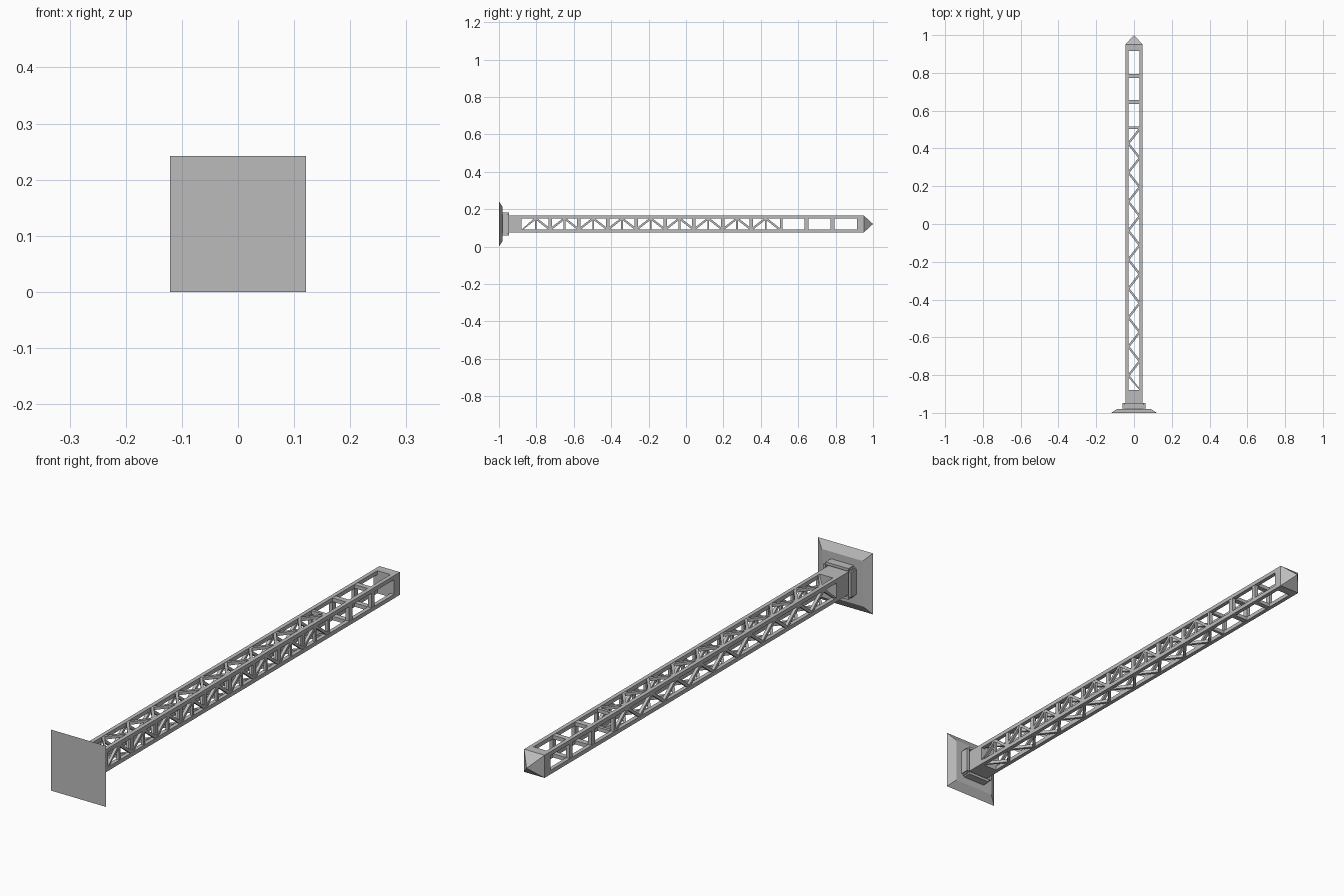
import bpy, bmesh, math
from mathutils import Matrix, Vector

if "Cube" in bpy.data.objects:
    bpy.data.objects.remove(bpy.data.objects["Cube"])

ZC = 0.121           # height of the mast axis
R = 0.045            # half width of the mast
T = 0.016            # chord thickness
START, END = -0.88, 0.503
CELLS = 9
HALF = (END - START) / (2 * CELLS)

grey = bpy.data.materials.new("steel_grey")
grey.diffuse_color = (0.5, 0.5, 0.5, 1)
grey.use_nodes = True
grey.node_tree.nodes["Principled BSDF"].inputs["Base Color"].default_value = grey.diffuse_color


def finish(name, bm):
    bmesh.ops.recalc_face_normals(bm, faces=bm.faces)
    me = bpy.data.meshes.new(name)
    bm.to_mesh(me)
    bm.free()
    me.materials.append(grey)
    ob = bpy.data.objects.new(name, me)
    ob.location.z = ZC
    bpy.context.collection.objects.link(ob)
    return ob


def add_box(bm, x, y, z, rot=Matrix()):
    """Box between (min, max) pairs, turned by rot about the mast axis."""
    lo, hi = Vector((x[0], y[0], z[0])), Vector((x[1], y[1], z[1]))
    m = rot @ Matrix.Translation((lo + hi) / 2) @ Matrix.Diagonal((*(hi - lo), 1))
    bmesh.ops.create_cube(bm, size=1, matrix=m)


def add_prism(bm, pts, z, rot):
    """Extrude an (x, y) outline between two depths, turned by rot."""
    low = [bm.verts.new(rot @ Vector((px, py, z[0]))) for px, py in pts]
    top = [bm.verts.new(rot @ Vector((px, py, z[1]))) for px, py in pts]
    bm.faces.new(low)
    bm.faces.new(top)
    for i in range(len(pts)):
        j = (i + 1) % len(pts)
        bm.faces.new((low[i], low[j], top[j], top[i]))


def add_frustum(bm, y0, r0, y1, r1):
    rings = [[bm.verts.new((sx * r, y, sz * r))
              for sx, sz in ((-1, -1), (1, -1), (1, 1), (-1, 1))]
             for y, r in ((y0, r0), (y1, r1))]
    for ring in rings:
        bm.faces.new(ring)
    for i in range(4):
        j = (i + 1) % 4
        bm.faces.new((rings[0][i], rings[0][j], rings[1][j], rings[1][i]))


def side(i):
    return Matrix.Rotation(i * math.pi / 2, 4, 'Y')


# Base plate with sloping edge
bm = bmesh.new()
add_frustum(bm, -1.0, 0.121, -0.98, 0.09)
finish("base_plate", bm)

# Socket and the four clamp bars around it
bm = bmesh.new()
add_box(bm, (-0.056, 0.056), (-0.982, -0.957), (-0.056, 0.056))
finish("base_socket", bm)
bm = bmesh.new()
for i in range(4):
    add_box(bm, (-0.05, 0.05), (-0.982, -0.947), (0.051, 0.062), side(i))
finish("clamp_bars", bm)

# Solid foot of the mast and closed collar below the tip
bm = bmesh.new()
add_box(bm, (-R, R), (-0.975, START), (-R, R))
finish("mast_foot", bm)
bm = bmesh.new()
add_box(bm, (-R, R), (0.915, 0.951), (-R, R))
finish("top_collar", bm)

# Pyramid tip
bm = bmesh.new()
corners = [bm.verts.new((sx * R, 0.951, sz * R))
           for sx, sz in ((-1, -1), (1, -1), (1, 1), (-1, 1))]
apex = bm.verts.new((0, 1.0, 0))
bm.faces.new(corners)
for i in range(4):
    bm.faces.new((corners[i], corners[(i + 1) % 4], apex))
finish("pyramid_tip", bm)

# Four corner chords
bm = bmesh.new()
for i in range(4):
    add_box(bm, (R - T, R), (START, 0.915), (R - T, R), side(i))
finish("corner_chords", bm)

# Plain rungs of the upper bay on all four sides
bm = bmesh.new()
for i in range(4):
    for y, w in ((0.509, 0.012), (0.645, 0.022), (0.783, 0.02)):
        add_box(bm, (-R + T, R - T), (y - w / 2, y + w / 2), (R - T, R - 0.001), side(i))
finish("upper_rungs", bm)

# Zigzag lattice: the start side of each face follows its direction
IN = R - T + 0.001
W = 0.009
bm = bmesh.new()
for i, s in ((0, 1), (1, 1), (2, -1), (3, -1)):
    for k in range(2 * CELLS):
        y = START + k * HALF
        a = s * IN * (1 if k % 2 == 0 else -1)
        pts = [(a, y - W if k else y), (a, y + W),
               (-a, y + HALF + W), (-a, y + HALF - W)]
        add_prism(bm, pts, (R - 0.013, R - 0.001), side(i))
finish("lattice_diagonals", bm)

# Slim uprights on the right face
bm = bmesh.new()
for k in range(1, 2 * CELLS):
    y = START + k * HALF
    w = 0.005 if k % 2 else 0.009
    add_box(bm, (-IN, IN), (y - w, y + w), (R - 0.012, R - 0.002), side(1))
finish("lattice_uprights", bm)
